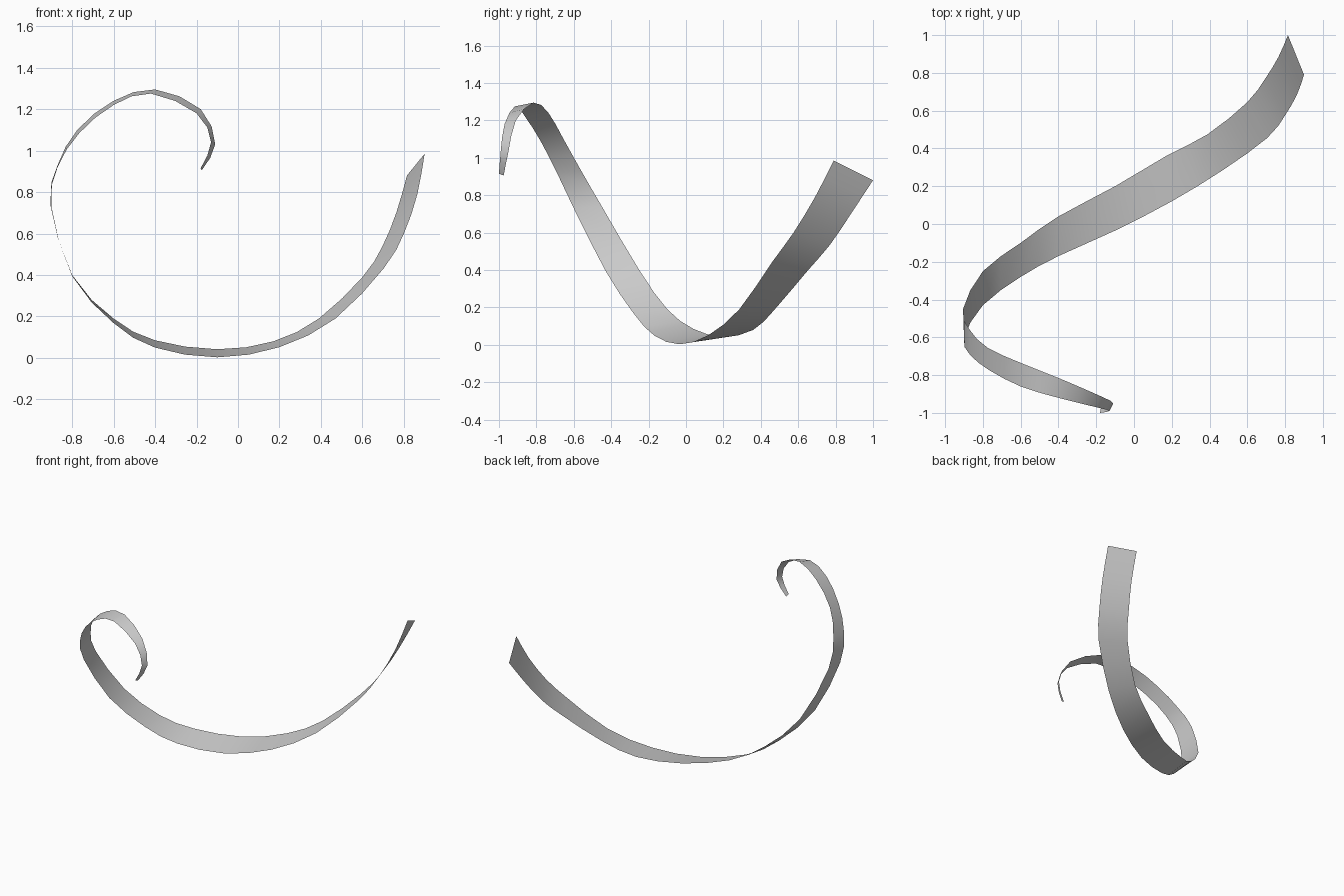
import bpy, bmesh
from mathutils import Vector

# Ribbon edges, station by station: (back edge), (front edge)
STATIONS = [
    ((.815, 1.0, .88), (.90, .79, .985)),
    ((.765, .885, .705), (.865, .69, .79)),
    ((.695, .77, .535), (.80, .575, .60)),
    ((.60, .645, .39), (.705, .455, .435)),
    ((.39, .475, .19), (.47, .285, .19)),
    ((.17, .36, .08), (.20, .12, .052)),
    ((-.10, .20, .042), (-.10, -.035, .003)),
    ((-.40, .04, .085), (-.40, -.17, .05)),
    ((-.60, -.10, .19), (-.60, -.28, .168)),
    ((-.80, -.25, .40), (-.80, -.43, .395)),
    ((-.905, -.45, .74), (-.90, -.60, .73)),
    ((-.87, -.56, .93), (-.87, -.69, .92)),
    ((-.775, -.655, 1.10), (-.765, -.775, 1.085)),
    ((-.60, -.735, 1.24), (-.60, -.86, 1.22)),
    ((-.40, -.815, 1.295), (-.42, -.915, 1.275)),
    ((-.18, -.91, 1.20), (-.20, -.97, 1.18)),
    ((-.11, -.95, 1.03), (-.13, -.99, 1.04)),
    ((-.175, -.975, .905), (-.18, -1.0, .915)),
]
STEPS = 2


def smooth_path(pts):
    """Catmull-Rom curve through the points."""
    p = [Vector(q) for q in pts]
    p = [2 * p[0] - p[1]] + p + [2 * p[-1] - p[-2]]
    out = []
    for i in range(1, len(p) - 2):
        a, b, c, d = p[i - 1:i + 3]
        for k in range(STEPS):
            t = k / STEPS
            out.append(.5 * (2 * b + (c - a) * t + (2 * a - 5 * b + 4 * c - d) * t**2
                             + (3 * b - a - 3 * c + d) * t**3))
    return out + [p[-2]]


# Curling ribbon: a single sheet bridged between its two edges
bm = bmesh.new()
edges = [[bm.verts.new(v) for v in smooth_path(side)] for side in zip(*STATIONS)]
back, front = edges
for i in range(len(back) - 1):
    f = bm.faces.new((back[i], back[i + 1], front[i + 1], front[i]))
    f.smooth = True
mesh = bpy.data.meshes.new("ribbon")
bm.to_mesh(mesh)
bm.free()
ribbon = bpy.data.objects.new("ribbon", mesh)
bpy.context.collection.objects.link(ribbon)
